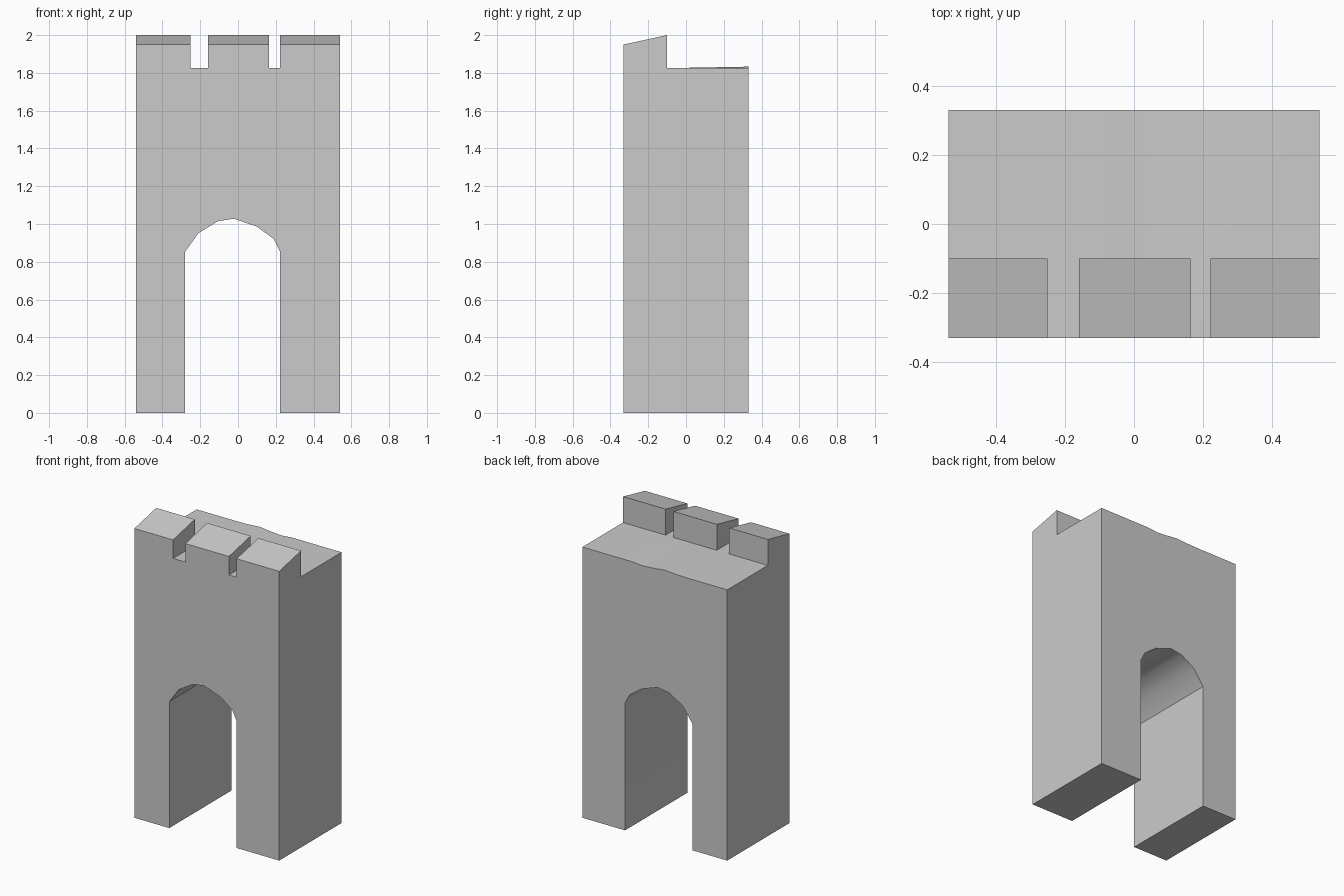
import bpy, bmesh

if "Cube" in bpy.data.objects:
    bpy.data.objects.remove(bpy.data.objects["Cube"])

W, D = 0.54, 0.332        # half width, half depth
DECK, LIP, CREST = 1.825, 1.95, 2.0
MERLON_BACK = -0.10

# Arched doorway, right foot to left foot
arch = [(0.222, 0), (0.222, 0.856), (0.19, 0.92), (0.10, 0.986), (-0.021, 1.028),
        (-0.106, 1.015), (-0.209, 0.952), (-0.28, 0.853), (-0.28, 0)]
# Battlement runs; the middle one carries extra points for the worn rear edge
merlons = [(-W, -0.252), (-0.16, -0.07, 0.0, 0.09, 0.165), (0.222, W)]
worn_edge = {-0.16: 1.827, -0.07: 1.833, 0.0: 1.825, 0.09: 1.818}


def section(y, top_height, rear=False):
    """Outline of the tower at depth y, with the battlements at top_height."""
    pts = arch + [(-W, 0)]
    for run in merlons:
        pts += [(run[0], DECK)] + [(x, top_height) for x in run] + [(run[-1], DECK)]
    pts += [(W, 0)]
    if rear:
        pts = [(x, worn_edge.get(x, DECK) if z == DECK else z) for x, z in pts]
    return [(x, y, z) for x, z in pts]


# Loft from the front wall over the battlements to the rear wall
bm = bmesh.new()
rings = [[bm.verts.new(p) for p in s] for s in (
    section(-D, LIP),
    section(MERLON_BACK, CREST),
    section(MERLON_BACK, DECK),
    section(D, DECK, rear=True))]
n = len(rings[0])
for a, b in zip(rings, rings[1:]):
    for i in range(n):
        j = (i + 1) % n
        bm.faces.new((a[i], a[j], b[j], b[i]))
bm.faces.new(rings[0])
bm.faces.new(rings[-1])

# Collapse the repeated points and tidy flat areas
bmesh.ops.remove_doubles(bm, verts=bm.verts[:], dist=1e-4)
bmesh.ops.dissolve_limit(bm, angle_limit=0.001, verts=bm.verts[:], edges=bm.edges[:])
bmesh.ops.recalc_face_normals(bm, faces=bm.faces[:])

mesh = bpy.data.meshes.new("gate_tower")
bm.to_mesh(mesh)
bm.free()
tower = bpy.data.objects.new("gate_tower", mesh)
bpy.context.collection.objects.link(tower)

# Smooth the arch soffit, keep corners sharp
bpy.context.view_layer.objects.active = tower
tower.select_set(True)
bpy.ops.object.shade_smooth_by_angle(angle=0.55)
